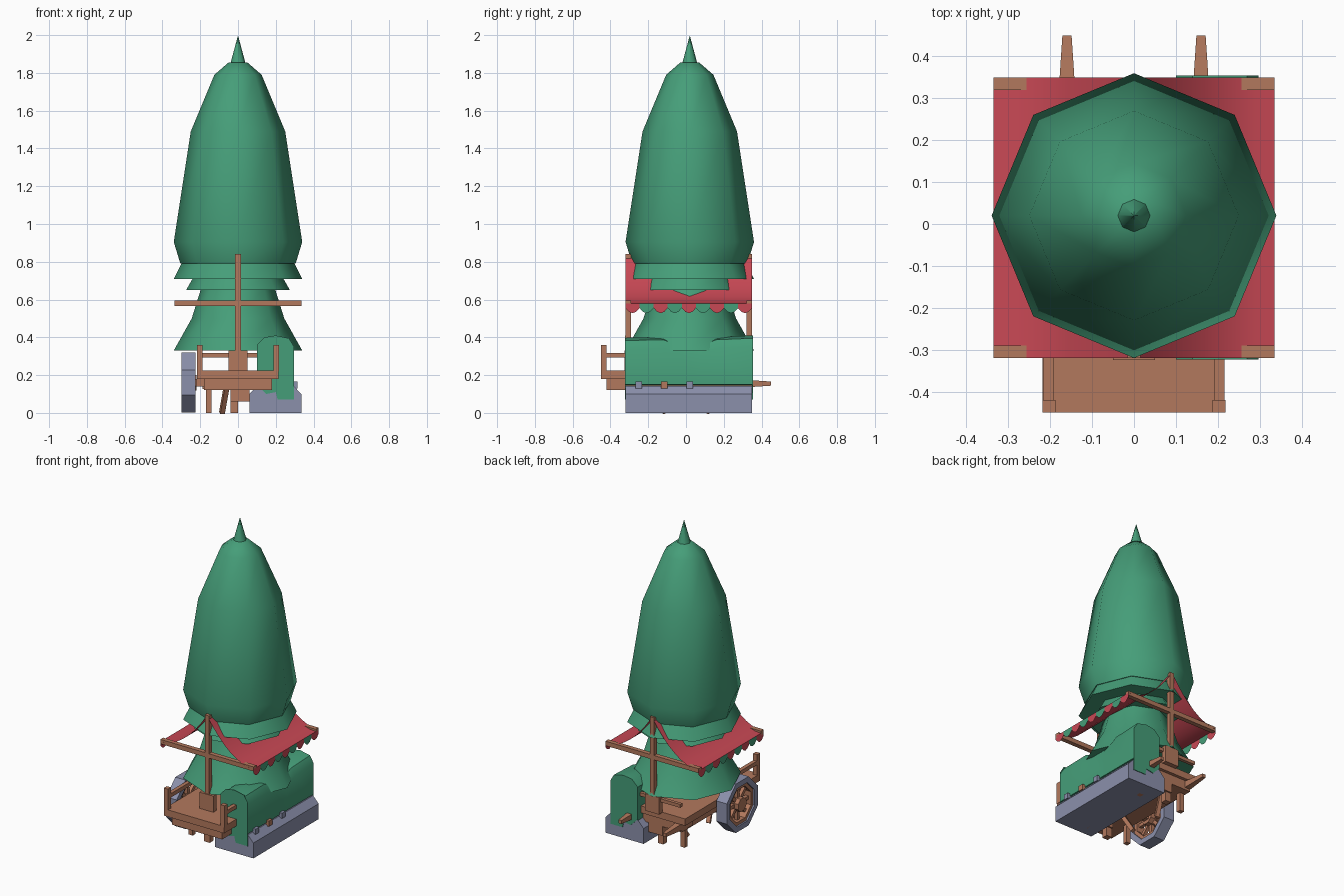
import bpy, bmesh, math
from mathutils import Vector

cube = bpy.data.objects.get("Cube")
if cube:
    bpy.data.objects.remove(cube)


def material(name, rgb):
    m = bpy.data.materials.new(name)
    m.use_nodes = True
    m.diffuse_color = (*rgb, 1)
    m.node_tree.nodes["Principled BSDF"].inputs["Base Color"].default_value = (*rgb, 1)
    return m


GREEN = material("leaf green", (0.06, 0.34, 0.19))
WOOD = material("warm wood", (0.45, 0.19, 0.11))
RED = material("awning red", (0.58, 0.065, 0.09))
STONE = material("grey stone", (0.26, 0.28, 0.41))


def finish(name, bm, mats, smooth=None, fix=True):
    if fix:
        bmesh.ops.recalc_face_normals(bm, faces=bm.faces)
    me = bpy.data.meshes.new(name)
    bm.to_mesh(me)
    bm.free()
    ob = bpy.data.objects.new(name, me)
    bpy.context.collection.objects.link(ob)
    for m in mats:
        me.materials.append(m)
    if smooth:
        bpy.ops.object.select_all(action='DESELECT')
        ob.select_set(True)
        bpy.context.view_layer.objects.active = ob
        bpy.ops.object.shade_smooth_by_angle(angle=math.radians(smooth))
    return ob


def loft(name, rings, mat, smooth=None, closed=False):
    """Skin a list of equal-length rings, capping or joining the ends."""
    bm = bmesh.new()
    vs = [[bm.verts.new(p) for p in r] for r in rings]
    n = len(rings[0])
    pairs = list(zip(vs, vs[1:])) + ([(vs[-1], vs[0])] if closed else [])
    for a, b in pairs:
        for i in range(n):
            j = (i + 1) % n
            bm.faces.new((a[i], a[j], b[j], b[i]))
    if not closed:
        bm.faces.new(vs[0])
        bm.faces.new(vs[-1])
    return finish(name, bm, [mat], smooth)


def tier(name, profile, smooth=50):
    """Eight-sided turned shape around the tree axis."""
    rings = [[(r * math.cos(k * math.pi / 4), 0.02 + r * math.sin(k * math.pi / 4), z)
              for k in range(8)] for r, z in profile]
    return loft(name, rings, GREEN, smooth)


def box(name, x, y, z, mat=WOOD):
    rings = [[(x[0], y[0], h), (x[1], y[0], h), (x[1], y[1], h), (x[0], y[1], h)] for h in z]
    return loft(name, rings, mat)


def beam(name, a, b, w0, w1=None):
    """Square bar between two points, optionally tapered."""
    a, b = Vector(a), Vector(b)
    d = (b - a).normalized()
    u = d.cross(Vector((0, 0, 1)) if abs(d.z) < 0.9 else Vector((1, 0, 0))).normalized()
    v = d.cross(u)
    rings = [[p + (u * s + v * t) * w / 2 for s, t in ((-1, -1), (1, -1), (1, 1), (-1, 1))]
             for p, w in ((a, w0), (b, w1 or w0))]
    return loft(name, rings, WOOD)


# Tree
tier("tree_crown", [(0.305, 0.79), (0.34, 0.905), (0.25, 1.49), (0.125, 1.79), (0.05, 1.855)])
tier("tree_tip", [(0.04, 1.85), (0.001, 1.995)])
tier("upper_skirt", [(0.34, 0.71), (0.295, 0.80)])
tier("middle_skirt", [(0.275, 0.65), (0.235, 0.72)])
tier("lower_skirt", [(0.34, 0.33), (0.245, 0.50), (0.195, 0.66)])

# Sagging awning sheet
Y0, Y1, EDGE = -0.32, 0.35, 0.335
bm = bmesh.new()
prev = None
for i in range(-8, 9):
    t = abs(i) / 8
    z = 0.84 - 0.26 * (1 - (1 - t) ** 2)
    cur = [bm.verts.new((EDGE * i / 8, y, z)) for y in (Y0, Y1)]
    if prev:
        bm.faces.new((prev[0], cur[0], cur[1], prev[1]))
    prev = cur
finish("awning", bm, [RED], 30, fix=False)

# Alternating scallops along both awning edges
bm = bmesh.new()
w = (Y1 - Y0) / 9
for side in (-1, 1):
    for i in range(9):
        pts = [(0, 0.58), (0, 0.555), (0.25, 0.535), (0.5, 0.528), (0.75, 0.535), (1, 0.555), (1, 0.58)]
        f = bm.faces.new([bm.verts.new((side * EDGE, Y0 + w * (i + s), z)) for s, z in pts][::side])
        f.material_index = i % 2
finish("awning_scallops", bm, [RED, GREEN], fix=False)

# Awning frame at both ends
for end, y in (("front", -0.305), ("back", 0.335)):
    beam(end + "_pole", (0, y, 0.22), (0, y, 0.84), 0.03)
    beam(end + "_crossbar", (-EDGE, y, 0.58), (EDGE, y, 0.58), 0.029)
    box(end + "_pole_foot", (-0.05, 0.05), (y - 0.02, y + 0.015), (0.22, 0.33))

# Cart
box("deck", (-0.218, 0.215), (-0.45, 0.32), (0.18, 0.225))
box("under_deck", (-0.18, 0.18), (-0.42, 0.30), (0.12, 0.18))
for side, x in (("right", -0.203), ("left", 0.203)):
    box(side + "_tray_post", (x - 0.015, x + 0.015), (-0.45, -0.42), (0.22, 0.36))
    beam(side + "_tray_rail", (x, -0.44, 0.305), (x, -0.20, 0.305), 0.025)
    s = 1 if x > 0 else -1
    beam(side + "_handle", (s * 0.16, 0.20, 0.155), (s * 0.16, 0.45, 0.155), 0.055, 0.022)
    for end, y in (("front", -0.25), ("back", 0.24)):
        beam(f"{side}_{end}_leg", (s * 0.155, y, 0), (s * 0.155, y, 0.14), 0.03)
beam("back_rail", (-0.19, 0.32, 0.305), (0.19, 0.32, 0.305), 0.022)
for end, y in (("front", -0.27), ("back", 0.27)):
    box(end + "_centre_leg", (-0.04, 0.0), (y - 0.02, y + 0.02), (0, 0.13))
    box(end + "_centre_block", (-0.04, 0.06), (y - 0.03, y + 0.03), (0.06, 0.13))
    beam(end + "_brace", (-0.085, y * 0.4, 0.0), (-0.06, y * 0.7, 0.14), 0.025)
beam("axle", (-0.30, -0.15, 0.16), (0.05, -0.15, 0.16), 0.04)

# Wheel: eight-sided stone rim with wooden felloe, hub and spokes
def wheel_ring(name, mat, r0, r1, x0, x1):
    rings = []
    for k in range(8):
        a = (k + 0.5) * math.pi / 4
        rings.append([(x, -0.15 + r * math.cos(a), 0.16 + r * math.sin(a))
                      for x, r in ((x0, r0), (x1, r0), (x1, r1), (x0, r1))])
    loft(name, rings, mat, closed=True)


wheel_ring("wheel_rim", STONE, 0.172, 0.135, -0.30, -0.225)
wheel_ring("wheel_felloe", WOOD, 0.137, 0.112, -0.29, -0.235)
wheel_ring("wheel_hub", WOOD, 0.045, 0.012, -0.30, -0.22)
for k in range(4):
    a = k * math.pi / 4
    d = Vector((0, math.cos(a), math.sin(a))) * 0.12
    c = Vector((-0.262, -0.15, 0.16))
    beam(f"wheel_spoke_{k + 1}", c - d, c + d, 0.022)

# Stone trough
trough = [(0.06, 0), (EDGE, 0), (EDGE, 0.10), (0.295, 0.142), (0.10, 0.142), (0.06, 0.10)]
loft("trough", [[(x, y, z) for x, z in trough] for y in (Y0, Y1)], STONE)

# Arched hedge, slightly waisted in the middle
arch = [(0.10, 0.36), (0.14, 0.40), (0.20, 0.41), (0.27, 0.395), (0.297, 0.35)]
body = [(0.10, 0.14)] + arch + [(0.297, 0.15)]
stations = [(Y0, 0.97), (-0.12, 0.98), (-0.04, 0.9), (0.08, 0.9), (0.16, 0.98), (Y1, 1.0)]
loft("hedge", [[(x, y, z * f if z > 0.2 else z) for x, z in body] for y, f in stations], GREEN, 40)

# Hanging leaf plates on both hedge ends
drape = [(0.10, 0.15), *arch, (0.297, 0.07), (0.21, 0.07), (0.20, 0.11), (0.15, 0.10)]
for end, y in (("front", Y0 - 0.004), ("back", Y1)):
    loft(end + "_hedge_drape", [[(x, y + t, z) for x, z in drape] for t in (0, 0.004)], GREEN)

# Small pegs along the trough edge
for i, y in enumerate((-0.25, -0.115, 0.02)):
    box(f"trough_peg_{i + 1}", (0.28, 0.315), (y - 0.018, y + 0.018), (0.13, 0.165), WOOD if i == 1 else STONE)
